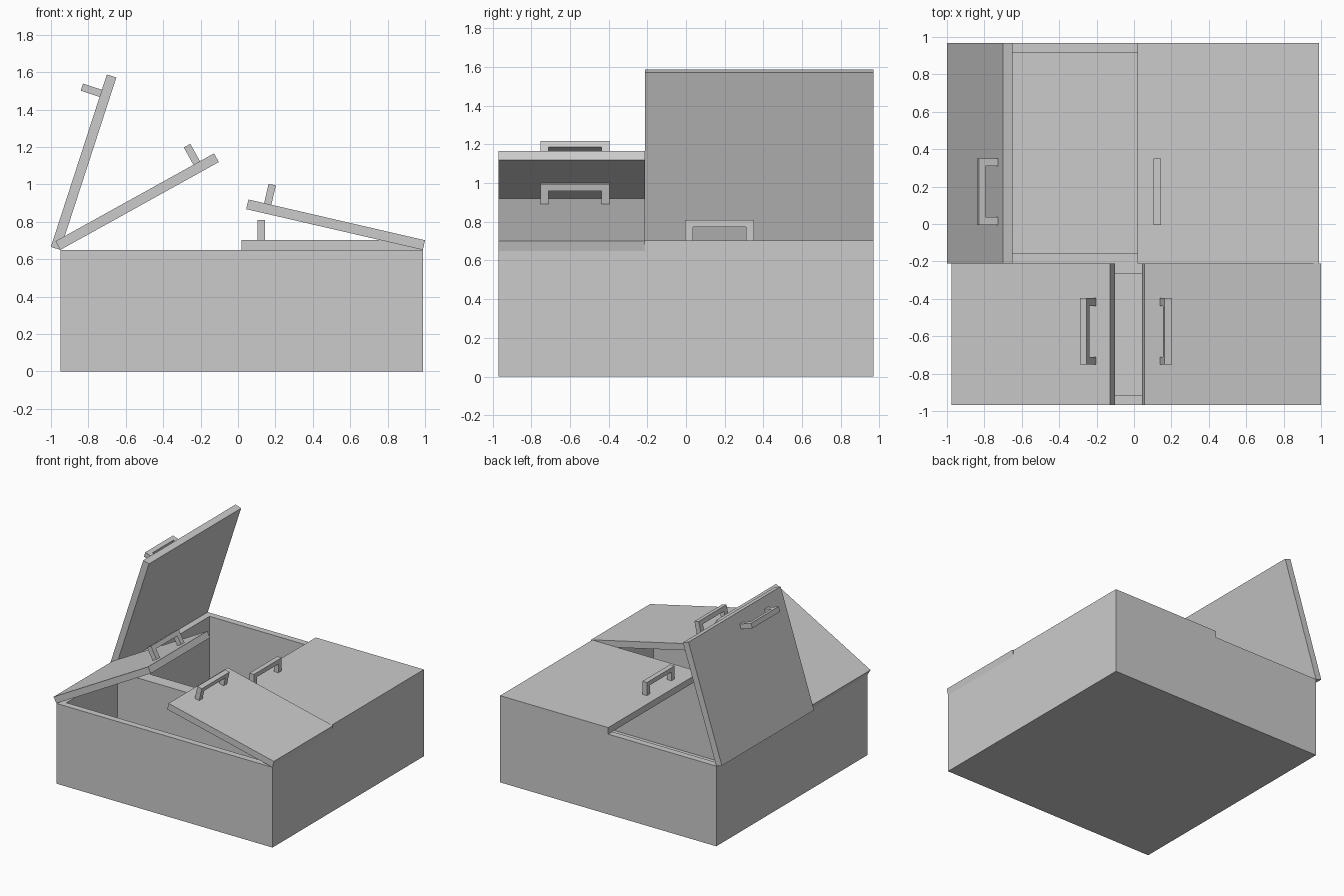
import bpy, bmesh
from math import radians

if "Cube" in bpy.data.objects:
    bpy.data.objects.remove(bpy.data.objects["Cube"])

T = 0.053                    # board thickness
L, R = -0.95, 0.988          # box sides, also the hinge lines
F, B, MID = -0.969, 0.969, -0.211
H = 0.65                     # box height
LEN = (R - L) / 2            # flap length


def finish(name, bm):
    bmesh.ops.recalc_face_normals(bm, faces=bm.faces)
    me = bpy.data.meshes.new(name)
    bm.to_mesh(me)
    bm.free()
    ob = bpy.data.objects.new(name, me)
    bpy.context.collection.objects.link(ob)
    return ob


def prism(name, profile, axis, depth):
    """Extrude a closed outline of 3D points along an axis (0=x, 1=y, 2=z)."""
    bm = bmesh.new()
    face = bm.faces.new([bm.verts.new(p) for p in profile])
    new = bmesh.ops.extrude_face_region(bm, geom=[face])["geom"]
    vec = [0, 0, 0]
    vec[axis] = depth
    bmesh.ops.translate(bm, vec=vec, verts=[v for v in new if isinstance(v, bmesh.types.BMVert)])
    return finish(name, bm)


def box(name, x0, x1, y0, y1, z0, z1):
    return prism(name, [(x0, y0, z0), (x1, y0, z0), (x1, y1, z0), (x0, y1, z0)], 2, z1 - z0)


# Box body with two open compartments
body = box("box_body", L, R, F, B, 0, H)
bpy.context.view_layer.objects.active = body
for y0, y1 in ((F, MID), (MID, B)):
    cutter = box("compartment_cutter", L + T, R - T, y0 + T, y1 - T, T, H + 0.2)
    cutter.hide_render = True
    mod = body.modifiers.new("hollow", 'BOOLEAN')
    mod.operation = 'DIFFERENCE'
    mod.solver = 'EXACT'
    mod.object = cutter
    bpy.ops.object.modifier_apply(modifier=mod.name)
    bpy.data.objects.remove(cutter)


# Hinged flap with its U-shaped handle; side is +1 for the left hinge, -1 for the right
def flap(name, side, y0, y1, handle_y, angle):
    lid = box(name, *sorted((0, side * LEN)), y0, y1, 0, T)
    w, post, top, bar = 0.178, 0.042, T + 0.106, 0.036
    outline = [(-w, T), (-w, top), (w, top), (w, T), (w - post, T),
               (w - post, top - bar), (post - w, top - bar), (post - w, T)]
    handle = prism(name + "_handle", [(side * 0.843, handle_y + y, z) for y, z in outline],
                   0, side * 0.04)
    handle.parent = lid
    lid.location = (L if side > 0 else R, 0, H)
    lid.rotation_euler.y = -side * radians(angle)


flap("back_left_flap", 1, MID, B, 0.173, 72)
flap("back_right_flap", -1, MID, B, 0.173, 0)
flap("front_left_flap", 1, F, MID, -0.574, 29)
flap("front_right_flap", -1, F, MID, -0.574, 13)
